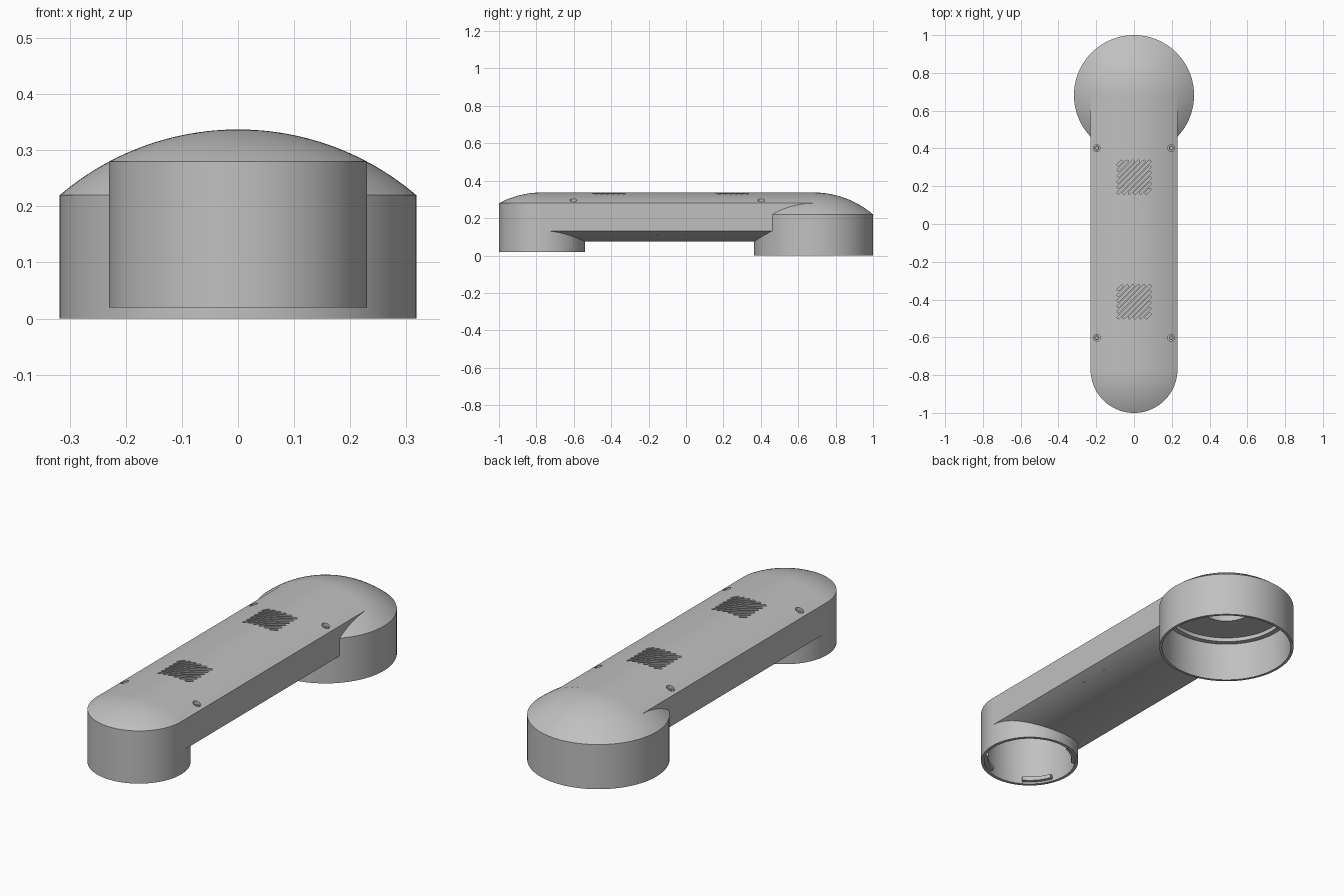
import bpy
import bmesh
import math
from mathutils import Vector

cube = bpy.data.objects.get("Cube")
if cube:
    bpy.data.objects.remove(cube, do_unlink=True)

grey = bpy.data.materials.new("light grey")
grey.use_nodes = True
colour = (0.53, 0.53, 0.53, 1)
grey.diffuse_color = colour
grey.node_tree.nodes["Principled BSDF"].inputs["Base Color"].default_value = colour

TOP, CROWN = 0.337, 0.49        # crest height and crown radius
SMALL_Y, SMALL_R = -0.77, 0.23  # narrow end
BIG_Y, BIG_R = 0.682, 0.318     # wide end
BELLY = 0.075                   # lowest point of the arm


def crown(r):
    return TOP - CROWN + math.sqrt(CROWN ** 2 - r * r)


def crown_points(radius, drop=0.0, steps=16):
    """Dome profile from the rim up to the axis."""
    return [(radius * (1 - i / steps), crown(radius * (1 - i / steps)) - drop)
            for i in range(steps + 1)]


def finish(bm, name):
    bmesh.ops.remove_doubles(bm, verts=bm.verts, dist=1e-5)
    bmesh.ops.recalc_face_normals(bm, faces=bm.faces)
    mesh = bpy.data.meshes.new(name)
    bm.to_mesh(mesh)
    bm.free()
    mesh.materials.append(grey)
    obj = bpy.data.objects.new(name, mesh)
    bpy.context.collection.objects.link(obj)
    return obj


def lathe(name, profile, x, y, steps=96):
    bm = bmesh.new()
    verts = [bm.verts.new((x + r, y, z)) for r, z in profile]
    edges = [bm.edges.new(pair) for pair in zip(verts, verts[1:])]
    bmesh.ops.spin(bm, geom=verts + edges, cent=(x, y, 0), axis=(0, 0, 1),
                   angle=math.tau, steps=steps)
    return finish(bm, name)


def prism(bm, points, depth):
    face = bm.faces.new([bm.verts.new(p) for p in points])
    made = bmesh.ops.extrude_face_region(bm, geom=[face], use_keep_orig=True)["geom"]
    bmesh.ops.translate(bm, vec=depth,
                        verts=[v for v in made if isinstance(v, bmesh.types.BMVert)])


def circle(x, y, z, radius, count=24):
    return [(x + radius * math.cos(math.tau * i / count),
             y + radius * math.sin(math.tau * i / count), z) for i in range(count)]


def cut(obj, cutter):
    mod = obj.modifiers.new("cut", 'BOOLEAN')
    mod.operation, mod.solver, mod.object = 'DIFFERENCE', 'EXACT', cutter
    bpy.context.view_layer.update()
    graph = bpy.context.evaluated_depsgraph_get()
    mesh = bpy.data.meshes.new_from_object(obj.evaluated_get(graph))
    obj.modifiers.clear()
    obj.data = mesh
    bpy.data.objects.remove(cutter, do_unlink=True)


def grow(profile, g=0.004):
    return [(r + g if r > 0 else 0, z + g) for r, z in profile]


# Hollow ends: cavity profiles from the bottom centre to the top centre
small_cavity = [(0, -0.05), (0.215, -0.05)] + crown_points(0.215, 0.015)
big_cavity = [(0, -0.05), (0.305, -0.05), (0.305, 0.195), (0.28, 0.195),
              (0.28, 0.215), (0.12, 0.215), (0.12, 0.265), (0, 0.265)]

small_end = lathe("small_end_cap", [(0, 0.02), (SMALL_R, 0.02)] + crown_points(SMALL_R),
                  0, SMALL_Y)
cut(small_end, lathe("small_cavity", small_cavity, 0, SMALL_Y))
big_end = lathe("big_end_cap", [(0, 0), (BIG_R, 0)] + crown_points(BIG_R), 0, BIG_Y)
cut(big_end, lathe("big_cavity", big_cavity, 0, BIG_Y))

# Arm: crowned top, straight sides, rounded belly
bm = bmesh.new()
xs = [SMALL_R * i / 16 for i in range(-16, 17)]
section = [(x, SMALL_Y, crown(x)) for x in xs]
section += [(x, SMALL_Y, BELLY + TOP - crown(x)) for x in reversed(xs)]
prism(bm, section, Vector((0, BIG_Y - SMALL_Y, 0)))
arm = finish(bm, "arm")
cut(arm, lathe("arm_small_cutter", grow(small_cavity), 0, SMALL_Y))
cut(arm, lathe("arm_big_cutter", grow(big_cavity), 0, BIG_Y))

# Diagonal vent slots in two square patches
bm = bmesh.new()
along = Vector((1, 1, 0)).normalized()
across = Vector((-1, 1, 0)).normalized()
half_width = 0.0065
for patch_y in (0.248, -0.412):
    for i in range(-5, 6):
        offset = i * 0.021
        reach = 0.088 * math.sqrt(2) - abs(offset) - half_width
        middle = Vector((0, patch_y, 0.318)) + across * offset
        outline = []
        for side in (1, -1):
            for k in range(7):
                a = math.pi * (k / 6 - 0.5)
                outline.append(middle + side * (along * (reach + half_width * math.cos(a))
                                                + across * half_width * math.sin(a)))
        prism(bm, outline, Vector((0, 0, 0.05)))
cut(arm, finish(bm, "vent_cutter"))

# Screw pockets on top and two pin holes under the arm
bm = bmesh.new()
screws = [(x, y) for x in (-0.197, 0.197) for y in (-0.602, 0.402)]
for x, y in screws:
    prism(bm, circle(x, y, 0.273, 0.018), Vector((0, 0, 0.1)))
for y in (-0.15, 0):
    prism(bm, circle(0.185, y, 0.05, 0.004, 12), Vector((0, 0, 0.08)))
cut(arm, finish(bm, "hole_cutter"))

parts = [small_end, big_end, arm]

# Screw heads with a socket
head = [(0, 0.276), (0.007, 0.276), (0.007, 0.286), (0.013, 0.286), (0.013, 0.27)]
for x, y in screws:
    parts.append(lathe("screw_head", head, x, y, 24))

# Locking tabs inside the rim of the small end
for n in range(4):
    bm = bmesh.new()
    angles = [math.pi / 2 * n + math.radians(20 + 5 * k) for k in range(9)]
    outline = [(r * math.cos(a), SMALL_Y + r * math.sin(a), 0.03)
               for r, order in ((0.218, angles), (0.198, angles[::-1])) for a in order]
    prism(bm, outline, Vector((0, 0, 0.02)))
    parts.append(finish(bm, "locking_tab"))

# Smooth curved surfaces, keep rims sharp
bpy.ops.object.select_all(action='DESELECT')
for part in parts:
    part.select_set(True)
bpy.context.view_layer.objects.active = arm
bpy.ops.object.shade_smooth_by_angle(angle=math.radians(25))
